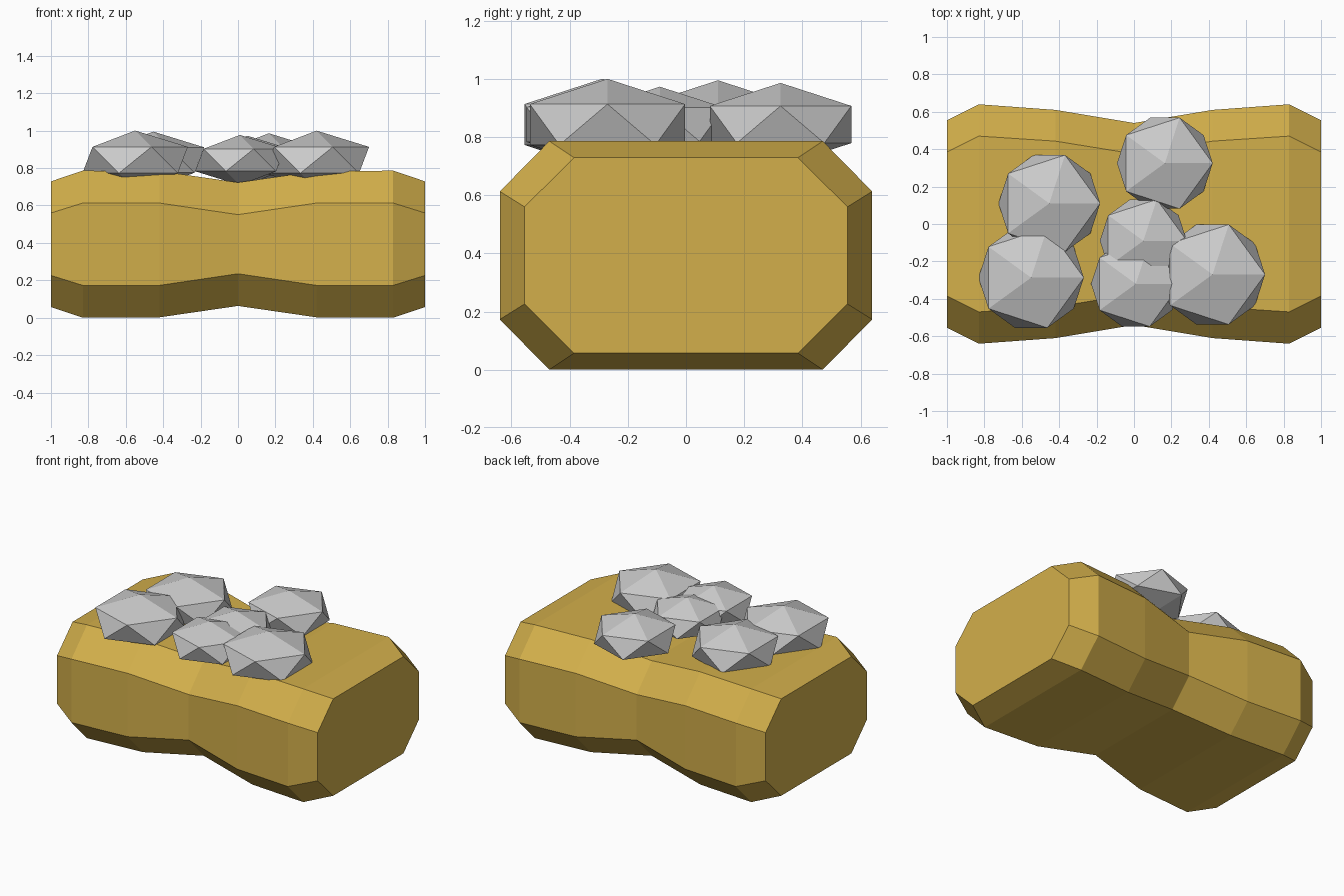
import bpy, bmesh

if "Cube" in bpy.data.objects:
    bpy.data.objects.remove(bpy.data.objects["Cube"])

def finish(bm, name, mat=None):
    bmesh.ops.recalc_face_normals(bm, faces=bm.faces)
    me = bpy.data.meshes.new(name)
    bm.to_mesh(me)
    bm.free()
    ob = bpy.data.objects.new(name, me)
    bpy.context.collection.objects.link(ob)
    if mat:
        me.materials.append(mat)
    return ob

gold = bpy.data.materials.new("golden_crust")
gold.diffuse_color = (0.65, 0.43, 0.07, 1)
gold.use_nodes = True
gold.node_tree.nodes["Principled BSDF"].inputs["Base Color"].default_value = gold.diffuse_color

# Loaf: octagonal sections lofted along x, pinched at the waist
# (x, half width, half width of top, half height, half height of side)
MID_Z = 0.393
half = [(0, 0.54, 0.375, 0.33, 0.158), (0.42, 0.61, 0.443, 0.391, 0.22),
        (0.83, 0.64, 0.47, 0.393, 0.22), (1.0, 0.555, 0.385, 0.336, 0.167)]
sections = [(-s[0], *s[1:]) for s in reversed(half[1:])] + half
bm = bmesh.new()
rings = []
for x, w, tw, h, sh in sections:
    pts = [(w, -sh), (w, sh), (tw, h), (-tw, h), (-w, sh), (-w, -sh), (-tw, -h), (tw, -h)]
    rings.append([bm.verts.new((x, y, MID_Z + z)) for y, z in pts])
for a, b in zip(rings, rings[1:]):
    for i in range(8):
        j = (i + 1) % 8
        bm.faces.new((a[i], a[j], b[j], b[i]))
bm.faces.new(rings[0])
bm.faces.new(rings[-1])
finish(bm, "loaf", gold)

# Topping lumps: flattened icosahedra (x, y, radius)
lumps = [(-0.55, -0.287, 0.315), (-0.453, 0.11, 0.304), (0.165, 0.325, 0.286),
         (0.05, -0.09, 0.26), (0.01, -0.32, 0.268), (0.42, -0.27, 0.314)]
for n, (x, y, r) in enumerate(lumps, 1):
    bm = bmesh.new()
    bmesh.ops.create_icosphere(bm, subdivisions=1, radius=1)
    bmesh.ops.scale(bm, vec=(r, r, r * 0.5), verts=bm.verts)
    bmesh.ops.translate(bm, vec=(x, y, 0.843), verts=bm.verts)
    finish(bm, f"topping_lump_{n}")
